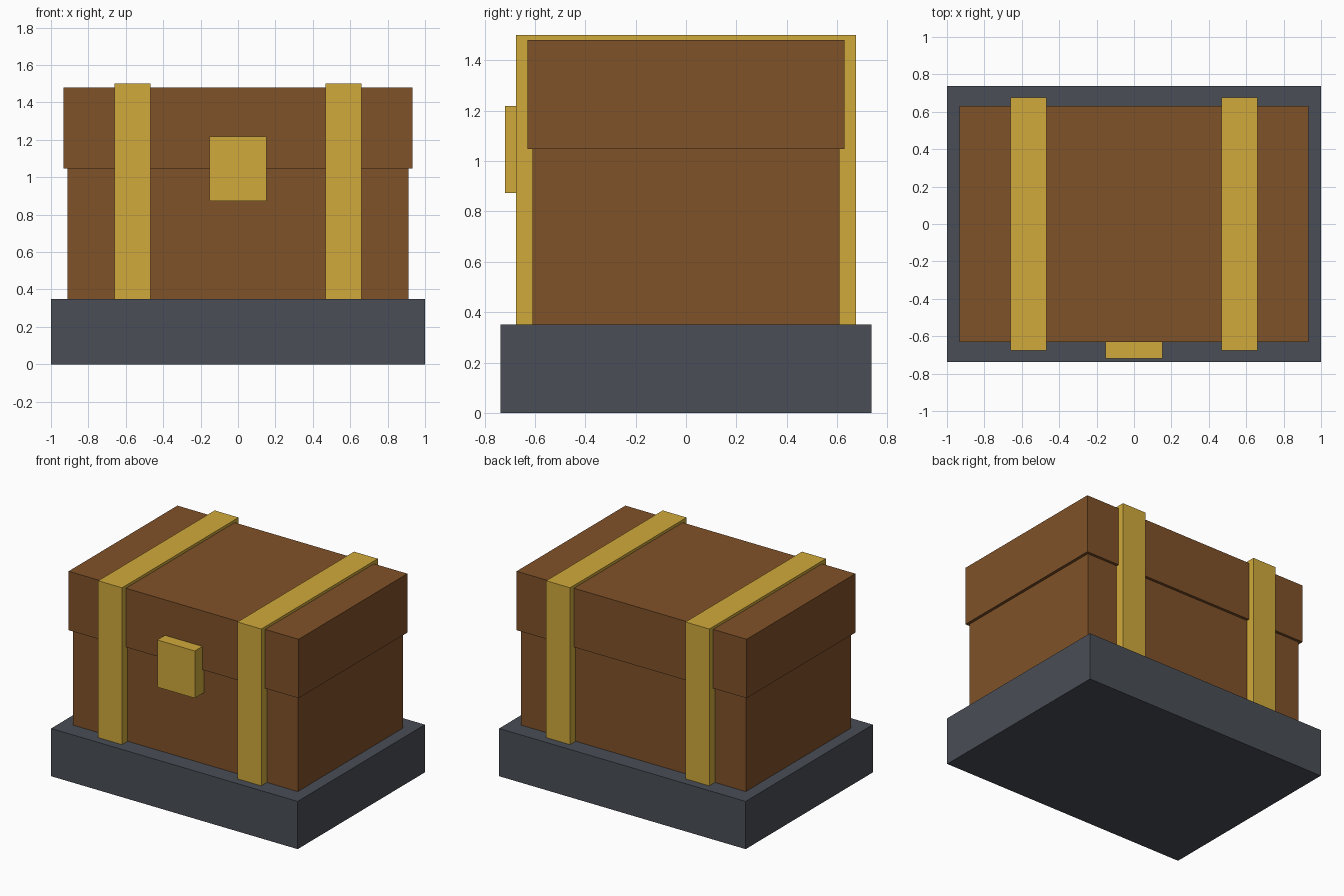
import bpy

if "Cube" in bpy.data.objects:
    bpy.data.objects.remove(bpy.data.objects["Cube"])


def material(name, color):
    mat = bpy.data.materials.new(name)
    mat.diffuse_color = (*color, 1.0)
    mat.use_nodes = True
    mat.node_tree.nodes["Principled BSDF"].inputs["Base Color"].default_value = mat.diffuse_color
    return mat


def box(name, low, high, mat):
    """Axis-aligned box between two corners."""
    bpy.ops.mesh.primitive_cube_add(
        size=1, location=[(a + b) / 2 for a, b in zip(low, high)])
    obj = bpy.context.object
    obj.name = name
    obj.scale = [b - a for a, b in zip(low, high)]
    bpy.ops.object.transform_apply(location=False, rotation=False, scale=True)
    obj.data.materials.append(mat)
    return obj


wood = material("wood", (0.216, 0.084, 0.022))
brass = material("brass", (0.638, 0.402, 0.045))
slate = material("slate", (0.067, 0.076, 0.093))

# Plinth, chest body and overhanging lid
box("plinth", (-1, -0.737, 0), (1, 0.737, 0.35), slate)
box("chest_body", (-0.912, -0.61, 0.35), (0.912, 0.61, 1.05), wood)
box("chest_lid", (-0.933, -0.63, 1.048), (0.933, 0.63, 1.48), wood)

# Straps wrapping the chest on both sides
for side, x in (("left", -0.565), ("right", 0.565)):
    box(f"{side}_strap", (x - 0.0965, -0.675, 0.35), (x + 0.0965, 0.675, 1.5), brass)

# Latch on the front
box("latch", (-0.152, -0.718, 0.873), (0.152, -0.6, 1.219), brass)
